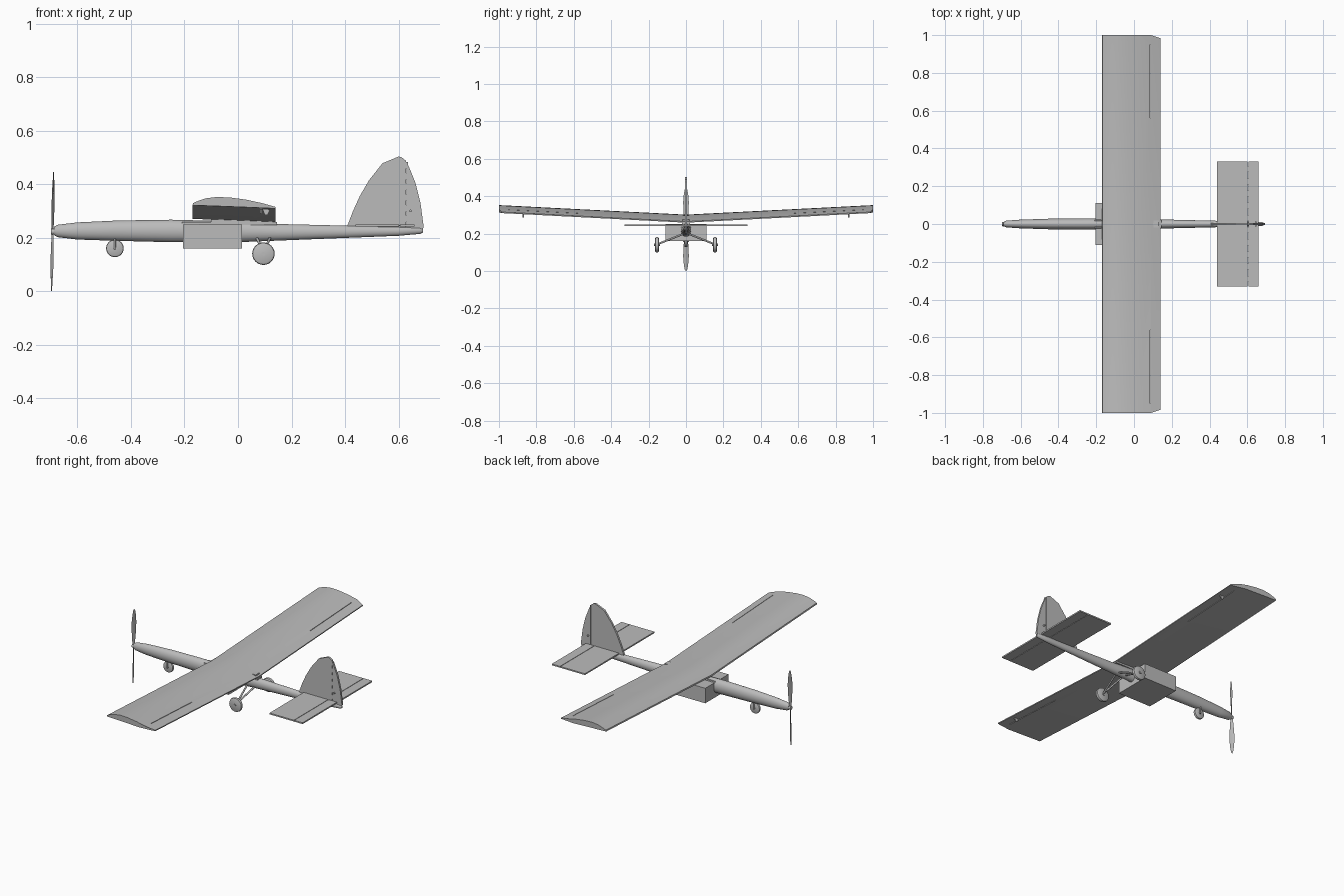
import bpy, bmesh, math
from mathutils import Vector, Matrix

if "Cube" in bpy.data.objects:
    bpy.data.objects.remove(bpy.data.objects["Cube"])

GREY = (0.5, 0.5, 0.5, 1)
mat = bpy.data.materials.new("airframe grey")
mat.use_nodes = True
mat.diffuse_color = GREY
mat.node_tree.nodes["Principled BSDF"].inputs["Base Color"].default_value = GREY


def finish(name, bm, smooth=0):
    bmesh.ops.recalc_face_normals(bm, faces=bm.faces)
    mesh = bpy.data.meshes.new(name)
    bm.to_mesh(mesh)
    bm.free()
    obj = bpy.data.objects.new(name, mesh)
    bpy.context.collection.objects.link(obj)
    mesh.materials.append(mat)
    if smooth:
        bpy.ops.object.select_all(action='DESELECT')
        obj.select_set(True)
        bpy.context.view_layer.objects.active = obj
        bpy.ops.object.shade_smooth_by_angle(angle=math.radians(smooth))
    return obj


def loft(name, rings, smooth=0):
    bm = bmesh.new()
    loops = [[bm.verts.new(p) for p in ring] for ring in rings]
    n = len(loops[0])
    for a, b in zip(loops, loops[1:]):
        for i in range(n):
            j = (i + 1) % n
            bm.faces.new((a[i], a[j], b[j], b[i]))
    bm.faces.new(loops[0])
    bm.faces.new(loops[-1])
    return finish(name, bm, smooth)


def box(name, lo, hi):
    bm = bmesh.new()
    lo, hi = Vector(lo), Vector(hi)
    m = Matrix.Translation((lo + hi) / 2) @ Matrix.Diagonal((hi - lo).to_4d())
    bmesh.ops.create_cube(bm, size=1, matrix=m)
    return finish(name, bm)


def rod(name, a, b, r, sides=10):
    a, b = Vector(a), Vector(b)
    bm = bmesh.new()
    m = Matrix.Translation((a + b) / 2) @ (b - a).to_track_quat('Z', 'Y').to_matrix().to_4x4()
    bmesh.ops.create_cone(bm, cap_ends=True, segments=sides, radius1=r, radius2=r,
                          depth=(b - a).length, matrix=m)
    return finish(name, bm, 40)


def plate(name, outline, half):
    # upright panel in the xz plane
    return loft(name, [[(x, y, z) for x, z in outline] for y in (-half, half)])


# Fuselage: elliptical sections (x, centre height, half width, half height)
SECTIONS = [(-.688, .225, .012, .015), (-.675, .225, .018, .023), (-.6, .225, .023, .032),
            (-.45, .226, .028, .038), (-.25, .225, .030, .042), (0, .222, .028, .039),
            (.15, .220, .024, .031), (.4, .222, .018, .023), (.6, .224, .013, .017),
            (.68, .226, .010, .012), (.692, .226, .004, .006)]
TURN = [i * math.tau / 24 for i in range(24)]
loft("fuselage", [[(x, ry * math.cos(t), zc + rz * math.sin(t)) for t in TURN]
                  for x, zc, ry, rz in SECTIONS], 50)

# Wing with dihedral and slightly clipped rear tip corners
AIRFOIL = [(-.170, .270), (-.168, .278), (-.15, .286), (-.12, .296), (-.08, .301), (-.03, .299),
           (.03, .291), (.09, .278), (.14, .264), (.14, .258), (.05, .262), (-.08, .267)]
RISE = .051


def wing_ring(s):
    return [(x, s * (1 - max(0, x - .1) * .4), z + RISE * abs(s)) for x, z in AIRFOIL]


wing = loft("wing", [wing_ring(s) for s in (-1, 0, 1)], 25)

# Aileron slots cut through the wing
for s in (-1, 1):
    cutter = loft("slot_cutter", [[(x, s * y, z + RISE * y) for x, z in
                                   ((.085, .2), (.088, .2), (.088, .35), (.085, .35))]
                                  for y in (.56, .95)])
    mod = wing.modifiers.new("slot", 'BOOLEAN')
    mod.operation, mod.object, mod.solver = 'DIFFERENCE', cutter, 'EXACT'
    bpy.context.view_layer.objects.active = wing
    bpy.ops.object.modifier_apply(modifier="slot")
    bpy.data.objects.remove(cutter)
    # Aileron control horn
    plate("aileron_horn", [(.09, .31), (.12, .305), (.11, .285), (.10, .285)],
          .003).location.y = s * .87

# Wing saddle and cargo box
box("wing_saddle", (-.21, -.022, .248), (.145, .022, .258))
box("wing_pylon", (-.10, -.018, .25), (.13, .018, .275))
box("cargo_box", (-.205, -.11, .16), (.015, .11, .25))

# Tailplane and elevators with hinge tabs
box("tailplane", (.44, -.33, .241), (.602, .33, .249))
box("elevator", (.605, -.33, .241), (.66, .33, .249))
for i in range(10):
    y = -.29 + i * .58 / 9
    box("elevator_hinge", (.598, y - .016, .243), (.61, y + .016, .247))

# Fin and rudder with hinge tabs
plate("fin", [(.405, .235), (.43, .30), (.455, .355), (.49, .415), (.54, .478), (.60, .503),
              (.612, .500), (.627, .488), (.627, .235)], .006)
plate("rudder", [(.630, .485), (.645, .45), (.663, .405), (.682, .33), (.694, .24),
                 (.690, .232), (.630, .235)], .006)
for i in range(6):
    z = .27 + i * .04
    box("rudder_hinge", (.622, -.003, z - .012), (.636, .003, z + .012))
rod("rudder_horn", (.645, -.014, .30), (.645, .014, .30), .005)

# Propeller: two twisted tapering blades
PROP_X, PROP_Z, PROP_R = -.693, .2225, .2225
BLADE = [(.0, .007), (.15, .009), (.4, .014), (.65, .016), (.85, .012), (.96, .007), (1, .002)]
for side in (-1, 1):
    rings = []
    for f, w in BLADE:
        a = side * math.radians(30 - 18 * f)
        ring = []
        for u, v in ((-w, 0), (0, .002), (w, 0), (0, -.002)):
            ring.append((PROP_X + side * .004 * f + u * math.sin(a) + v * math.cos(a),
                         u * math.cos(a) - v * math.sin(a), PROP_Z + side * f * PROP_R))
        rings.append(ring)
    loft("propeller_blade", rings, 30)
rod("propeller_hub", (-.699, 0, PROP_Z), (-.68, 0, PROP_Z), .011, 16)


# Landing gear
def wheel(name, x, y, z, r, half):
    rings = [[(x + q * math.cos(t), y + d, z + q * math.sin(t)) for t in TURN]
             for d, q in ((-half, r * .8), (-half * .7, r * .95), (0, r),
                          (half * .7, r * .95), (half, r * .8))]
    loft(name, rings, 40)


wheel("nose_wheel", -.46, 0, .160, .033, .009)
for s in (-1, 1):
    rod("nose_fork", (-.46, s * .013, .155), (-.46, s * .013, .20), .004)
    wheel("main_wheel", .095, s * .155, .140, .042, .010)
    for x in (.07, .12):
        rod("main_leg", (x, s * .01, .20), (.095, s * .145, .146), .005)
    rod("main_axle", (.095, s * .14, .140), (.095, s * .17, .140), .007)
rod("nose_axle", (-.46, -.016, .160), (-.46, .016, .160), .005)
